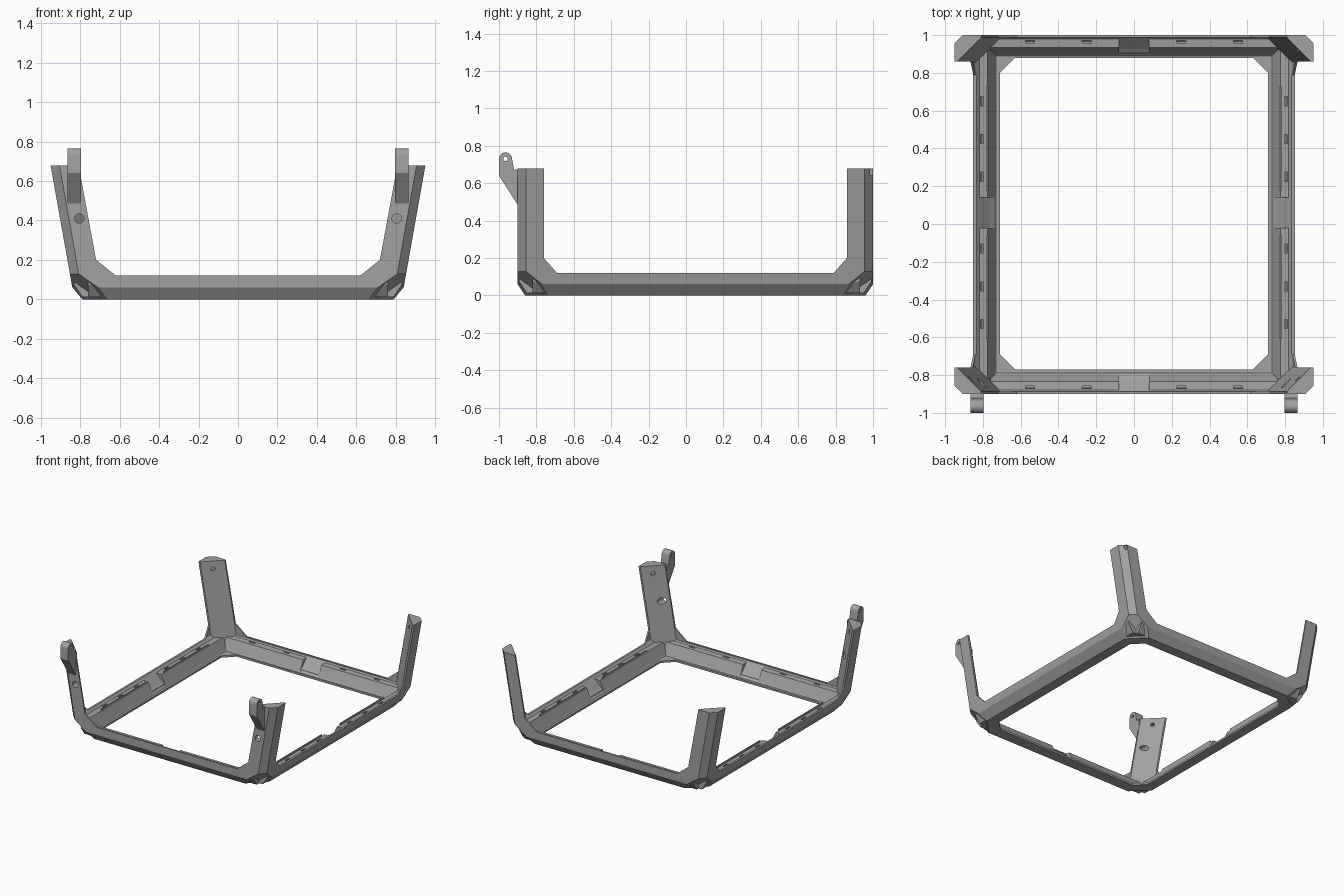
import bpy, bmesh, math
from mathutils import Vector, Matrix

cube = bpy.data.objects.get("Cube")
if cube:
    bpy.data.objects.remove(cube, do_unlink=True)

grey = bpy.data.materials.new("mid grey")
grey.use_nodes = True
colour = (0.36, 0.36, 0.36, 1)
grey.diffuse_color = colour
grey.node_tree.nodes["Principled BSDF"].inputs["Base Color"].default_value = colour


def finish(bm, name):
    bmesh.ops.recalc_face_normals(bm, faces=bm.faces)
    mesh = bpy.data.meshes.new(name)
    bm.to_mesh(mesh)
    bm.free()
    mesh.materials.append(grey)
    ob = bpy.data.objects.new(name, mesh)
    bpy.context.collection.objects.link(ob)
    return ob


def add_prism(bm, ring_a, ring_b):
    a = [bm.verts.new(p) for p in ring_a]
    b = [bm.verts.new(p) for p in ring_b]
    bm.faces.new(a)
    bm.faces.new(b)
    n = len(a)
    for i in range(n):
        bm.faces.new((a[i], a[(i + 1) % n], b[(i + 1) % n], b[i]))


def prism(name, points, place, lo, hi):
    bm = bmesh.new()
    add_prism(bm, [place(u, v, lo) for u, v in points], [place(u, v, hi) for u, v in points])
    return finish(bm, name)


def along_x(u, v, t): return (t, u, v)
def along_y(u, v, t): return (u, t, v)
def along_z(u, v, t): return (u, v, t)


def rod(name, centre, axis, radius, length):
    bm = bmesh.new()
    turn = Vector(axis).to_track_quat('Z', 'Y').to_matrix().to_4x4()
    bmesh.ops.create_cone(bm, cap_ends=True, segments=24, radius1=radius, radius2=radius,
                          depth=length, matrix=Matrix.Translation(centre) @ turn)
    return finish(bm, name)


def cut(ob, cutters):
    for c in cutters:
        mod = ob.modifiers.new("cut", 'BOOLEAN')
        mod.operation = 'DIFFERENCE'
        mod.solver = 'EXACT'
        mod.object = c
        c.hide_render = True
        c.hide_set(True)
        c.display_type = 'WIRE'


def sliced_box(name, top, planes):
    """Box trimmed by planes; each keeps the side where normal . p < offset."""
    bm = bmesh.new()
    bmesh.ops.create_cube(bm, size=2.4)
    bmesh.ops.translate(bm, verts=bm.verts, vec=(0, 0, top - 1.2))
    for normal, offset in planes:
        n = Vector(normal)
        bmesh.ops.bisect_plane(bm, geom=bm.verts[:] + bm.edges[:] + bm.faces[:],
                               plane_co=n * (offset / n.length_squared), plane_no=n,
                               clear_outer=True)
        bmesh.ops.holes_fill(bm, edges=[e for e in bm.edges if e.is_boundary])
    return finish(bm, name)


FRONT, BACK, SIDE, LEAN = -0.9, 1.0, 0.83, 0.178

# outer tub: leaning sides, bevelled bottom, upright corner bevels, corner facets
outer = [((0, 0, -1), 0), ((0, -1, 0), 0.9), ((0, 1, 0), 1.0),
         ((0, -0.06, -0.04), 0.0516), ((0, 0.06, -0.04), 0.0576)]
inner = [((0, 0, -1), -0.015), ((0, -1, 0), 0.888), ((0, 1, 0), 0.988),
         ((0, -1, -1), 0.775), ((0, 1, -1), 0.875)]
for s in (-1, 1):
    outer += [((s, 0, -LEAN), SIDE), ((s * 0.06, 0, -0.05), 0.0474),
              ((s, -1, -LEAN), 1.685), ((s, 1, -LEAN), 1.785),
              ((s * 0.7, -0.7, -1), 1.067), ((s * 0.7, 0.7, -1), 1.137)]
    inner += [((s, 0, -LEAN), SIDE - 0.012), ((s, 0, -1), 0.715),
              ((s, -1, -LEAN), 1.575), ((s, 1, -LEAN), 1.675)]
frame = sliced_box("frame_shell", 0.68, outer)
cavity = sliced_box("cavity_cutter", 1.2, inner)

# window openings in the walls and the floor
front_window = prism("front_window_cutter",
                     [(-0.62, 0.12), (0.62, 0.12), (0.72, 0.2), (0.868, 1),
                      (-0.868, 1), (-0.72, 0.2)], along_y, -1.5, 1.5)
side_window = prism("side_window_cutter",
                    [(-0.69, 0.12), (0.79, 0.12), (0.86, 0.2), (0.86, 1),
                     (-0.76, 1), (-0.76, 0.2)], along_x, -1.5, 1.5)
floor_window = prism("floor_window_cutter",
                     [(-0.63, -0.77), (0.63, -0.77), (0.71, -0.69), (0.71, 0.8),
                      (0.63, 0.88), (-0.63, 0.88), (-0.71, 0.8), (-0.71, -0.69)],
                     along_z, -0.5, 0.5)
cutters = [cavity, front_window, side_window, floor_window]

# screw holes in the legs
for s, side in ((1, "left"), (-1, "right")):
    cutters.append(rod(side + "_front_hole_cutter", (s * 0.805, -0.9, 0.41), (0, 1, 0), 0.024, 0.4))
    for y, f in ((-0.82, -1), (0.92, 1)):
        cutters.append(rod(side + "_top_hole_cutter", (s * 0.865, y, 0.62),
                           (s, f, -LEAN), 0.016, 0.06))
# hinge pin notch at the back left leg
cutters.append(rod("pin_notch_cutter", (0.93, 1.0, 0.66), (1, 0, 0), 0.02, 0.06))
cut(frame, cutters)

# inner rails along each beam: shelf, steep inner slope, central screw seat
RAIL = [(0.008, 0.075), (0.008, 0.105), (0.065, 0.1), (0.108, 0.012), (0.05, 0.012)]
SEAT = [(0.012, 0.075), (0.01, 0.1), (0.095, 0.035), (0.1, 0.012), (0.05, 0.012)]
beams = {
    "front": (lambda d, z, t: (t, FRONT + d, z), 0, 0.76, 0.76, (0.25, 0.55)),
    "back": (lambda d, z, t: (t, BACK - d, z), 0, 0.76, 0.76, (0.25, 0.55)),
    "left": (lambda d, z, t: (0.84 - d, t, z), 0.06, 0.88, 0.87, (0.19, 0.39, 0.59)),
    "right": (lambda d, z, t: (d - 0.84, t, z), 0.06, 0.88, 0.87, (0.19, 0.39, 0.59)),
}
for name, (place, mid, low, high, slots) in beams.items():
    bm = bmesh.new()
    slot_box = [(0.028, 0.09), (0.042, 0.09), (0.042, 0.13), (0.028, 0.13)]
    for at in slots:
        for s in (-1, 1):
            c = mid + s * at
            add_prism(bm, [place(d, z, c - 0.024) for d, z in slot_box],
                      [place(d, z, c + 0.024) for d, z in slot_box])
    slot_cutter = finish(bm, name + "_slot_cutter")
    for s, reach, end in ((-1, low, "first"), (1, high, "second")):
        rail = prism(f"{name}_{end}_rail", RAIL, place, mid + s * 0.08, mid + s * reach)
        cut(rail, [slot_cutter])
        if name in ("left", "right"):
            prism(f"{name}_{end}_ridge",
                  [(0.059, 0.09), (0.059, 0.114), (0.067, 0.114), (0.067, 0.09)],
                  place, mid + s * 0.115, mid + s * 0.67)
    seat = prism(name + "_screw_seat", SEAT, place, mid - 0.085, mid + 0.085)
    normal = Vector(place(0.65, 0.85, 0)) - Vector(place(0, 0, 0))
    cut(seat, [rod(name + "_screw_cutter", place(0.05, 0.07, mid + s * 0.04), normal, 0.018, 0.05)
               for s in (-1, 1)])

# hinge lugs on the front legs
lug = [(-0.965 + 0.035 * math.cos(a), 0.73 + 0.035 * math.sin(a))
       for a in (math.pi * i / 12 for i in range(13))]
lug += [(-1.0, 0.64), (-0.9, 0.485), (-0.892, 0.485), (-0.892, 0.67), (-0.92, 0.675)]
for s, side in ((1, "left"), (-1, "right")):
    ob = prism(side + "_hinge_lug", lug, along_x, s * 0.797, s * 0.866)
    cut(ob, [rod(side + "_lug_hole_cutter", (s * 0.83, -0.965, 0.73), (1, 0, 0), 0.012, 0.2)])
    bpy.context.view_layer.objects.active = ob
    bpy.ops.object.select_all(action='DESELECT')
    ob.select_set(True)
    bpy.ops.object.shade_smooth_by_angle(angle=math.radians(25))
